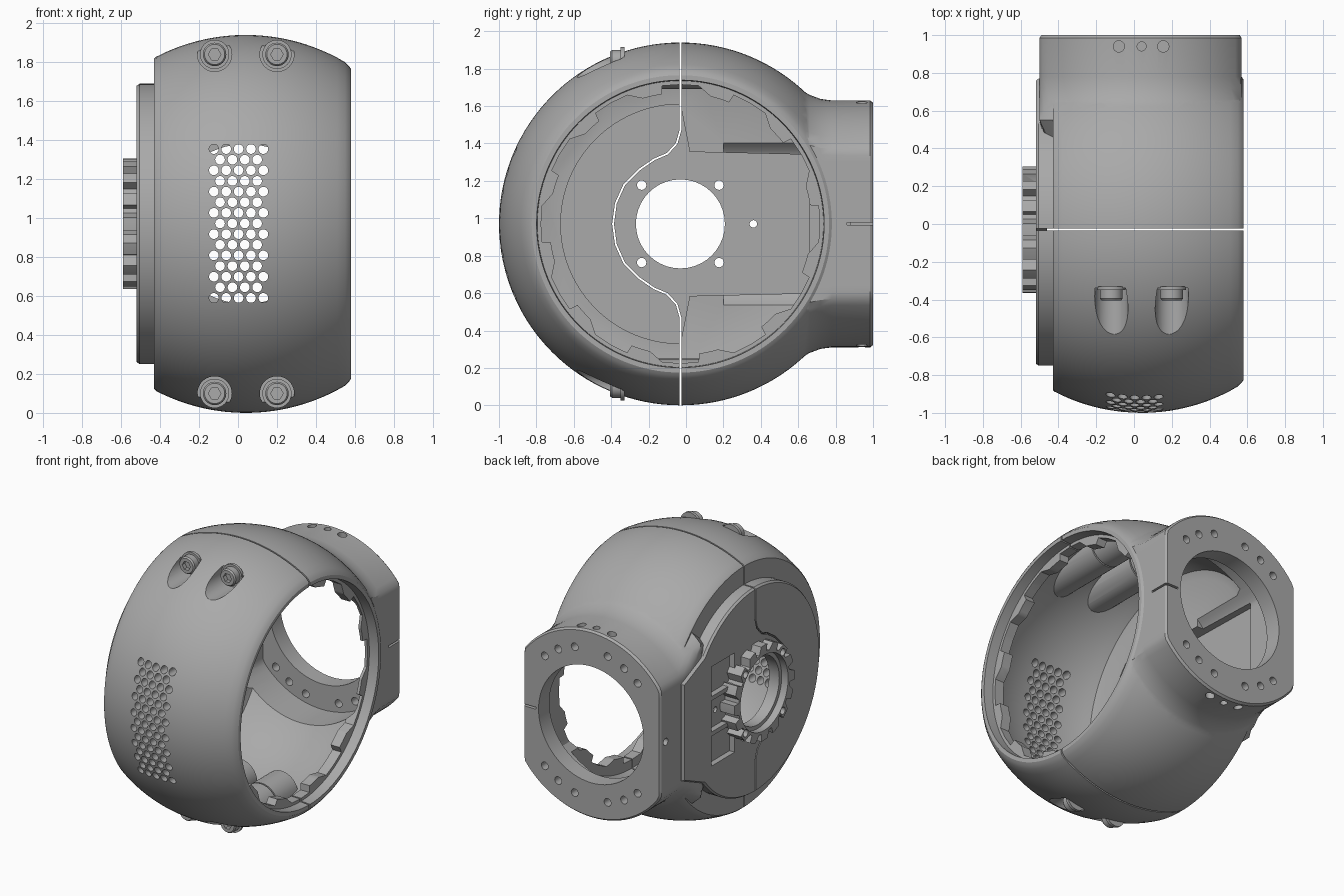
import bpy, bmesh
from math import sin, cos, pi, radians, sqrt
from mathutils import Vector

if "Cube" in bpy.data.objects:
    bpy.data.objects.remove(bpy.data.objects["Cube"])

CY, CZ = -0.03, 0.97      # axis of the round body
FX = 0.04                 # axis of the rear flange

grey = bpy.data.materials.new("housing grey")
grey.use_nodes = True
grey.diffuse_color = (0.4, 0.4, 0.4, 1)
grey.node_tree.nodes["Principled BSDF"].inputs["Base Color"].default_value = (0.4, 0.4, 0.4, 1)


def loft(name, stacks):
    """Solids skinned through rings of points, several per object."""
    bm = bmesh.new()
    for rings in stacks:
        vs = [[bm.verts.new(p) for p in ring] for ring in rings]
        n = len(vs[0])
        for a, b in zip(vs, vs[1:]):
            for i in range(n):
                bm.faces.new((a[i], a[(i + 1) % n], b[(i + 1) % n], b[i]))
        bm.faces.new(vs[0])
        bm.faces.new(vs[-1])
    bmesh.ops.recalc_face_normals(bm, faces=bm.faces)
    mesh = bpy.data.meshes.new(name)
    bm.to_mesh(mesh)
    bm.free()
    mesh.materials.append(grey)
    ob = bpy.data.objects.new(name, mesh)
    bpy.context.collection.objects.link(ob)
    return ob


def circle(r, n):
    return [(r * cos(2 * pi * i / n), r * sin(2 * pi * i / n)) for i in range(n)]


def at(axis, u, v, w):
    return Vector({"x": (w, u, v), "y": (u, w, v), "z": (u, v, w)}[axis])


def prism(axis, outline, a, b):
    return [[at(axis, u, v, w) for u, v in outline] for w in (a, b)]


def rod(axis, u, v, r, a, b, n=20):
    return prism(axis, [(u + p, v + q) for p, q in circle(r, n)], a, b)


def box(y0, y1, z0, z1, x0, x1):
    return prism("x", [(y0, z0), (y1, z0), (y1, z1), (y0, z1)], x0, x1)


def revolve(profile, n=128):
    return [[Vector((x, CY + p, CZ + q)) for p, q in circle(r, n)] for x, r in profile]


def gear(teeth, r_in, r_out, fill):
    pts = []
    for i in range(teeth):
        for f, r in ((-0.5, r_out), (0, r_out), (0.5, r_out)):
            t = 2 * pi * (i + f * fill) / teeth
            pts.append((r * cos(t), r * sin(t)))
        for f in (0.56, 0.78, 1.0):
            t = 2 * pi * (i + fill * 0.5 + (f - 0.5) * (1 - fill)) / teeth
            pts.append((r_in * cos(t), r_in * sin(t)))
    return [(CY + p, CZ + q) for p, q in pts]


def boolean(target, tool, op="DIFFERENCE"):
    mod = target.modifiers.new("cut", "BOOLEAN")
    mod.operation, mod.object, mod.solver = op, tool, "EXACT"
    bpy.context.view_layer.objects.active = target
    bpy.ops.object.modifier_apply(modifier=mod.name)
    bpy.data.objects.remove(tool)


def cut(target, *stacks):
    boolean(target, loft("cutter", stacks))


def join(target, *stacks):
    boolean(target, loft("addition", stacks), "UNION")


def flange_ring(y, r, x0, x1, n=96):
    return [Vector((min(max(FX + p, x0), x1), y, CZ + q)) for p, q in circle(r, n)]


def bulge(x, inset):
    return sqrt(1 - (x - FX) ** 2) - inset


# Barrel shaped outer body
xs = [-0.42 + 0.97 * i / 24 for i in range(25)]
body = loft("body", [revolve([(-0.43, bulge(-0.42, 0.04))] + [(x, bulge(x, 0.03)) for x in xs]
                             + [(0.57, 0.81), (0.58, 0.795)])])

# Rear flange flaring into the body
flange = [(0.3, 0.6), (0.55, 0.765), (0.6, 0.728), (0.66, 0.69), (0.72, 0.668), (0.78, 0.66), (0.985, 0.66)]
join(body, [flange_ring(y, r, -0.5, 0.57) for y, r in flange] + [flange_ring(1.0, 0.648, -0.49, 0.56)])

# Raised side plate, round in front and tapering to the back
arc = [radians(38 + 284 * i / 72) for i in range(73)]
plate = [(0.72 * cos(t), 0.72 * sin(t)) for t in arc] + [(0.8, -0.34), (0.8, 0.34)]
join(body, [[Vector((x, CY + p * s, CZ + q * s)) for p, q in plate]
            for x, s in ((-0.4, 1), (-0.505, 1), (-0.52, 0.985))])

# Hollow interior with inner bosses behind the screws
SCREWS = [(x, z, s) for x in (-0.12, 0.2) for z, s in ((1.84, 1), (0.1, -1))]
inner = [-0.34 + 0.78 * i / 16 for i in range(17)]
cavity = loft("cavity", [revolve([(-0.36, 0.76)] + [(x, bulge(x, 0.11)) for x in inner]
                                 + [(0.44, 0.7), (0.51, 0.7), (0.51, 0.765), (0.7, 0.775)])])
cut(cavity, *[rod("y", x, z - 0.02 * s, 0.13, -0.64, 0.2, 32) for x, z, s in SCREWS])
boolean(body, cavity)

# Bayonet notches inside the mouth
cut(body, prism("x", gear(12, 0.69, 0.745, 0.5), 0.4, 0.53))

# Sunken floor: half round in front, channel to the back
front = [radians(90 + 180 * i / 48) for i in range(49)]
floor = [(CY + 0.64 * cos(t), CZ + 0.64 * sin(t)) for t in front]
floor += [(0.02, 0.585), (0.66, 0.6), (0.66, 1.34), (0.02, 1.355)]
cut(body, prism("x", floor, -0.46, -0.3))

# Tunnel into the flange and its round outlet
cut(body, [flange_ring(y, 0.59, -0.42, 0.49) for y in (0.2, 0.88)])
cut(body, rod("y", FX, CZ, 0.41, 0.5, 1.2, 72))

# Recesses between ribs beside the hub
cut(body, box(0.2, 0.46, 0.62, 0.83, -0.7, -0.48), box(0.2, 0.46, 0.86, 1.08, -0.7, -0.48),
    box(0.2, 0.46, 1.11, 1.32, -0.7, -0.48))

# Toothed hub with central bore and fixing holes
join(body, prism("x", gear(16, 0.285, 0.335, 0.5), -0.59, -0.47))
cut(body, rod("x", CY, CZ, 0.265, -0.7, -0.54, 64))
cut(body, rod("x", CY, CZ, 0.238, -0.8, -0.3, 40), rod("x", 0.36, CZ, 0.02, -0.7, -0.3),
    *[rod("x", CY + 0.207 * i, CZ + 0.207 * j, 0.025, -0.7, -0.4) for i in (-1, 1) for j in (-1, 1)])

# Flange fixing holes on the face, top, bottom and side, and a clamp slit
holes = []
for a in (-43, -29, -14, 14, 29, 43):
    for s in (-1, 1):
        holes.append(rod("y", FX + 0.53 * sin(radians(a)), CZ + 0.53 * s * cos(radians(a)), 0.027, 0.8, 1.1))
cut(body, *holes)
cut(body, *[rod("z", x, 0.94, r, z, z + 0.14, 16) for z in (0.25, 1.55)
            for x, r in ((-0.08, 0.03), (0.04, 0.024), (0.155, 0.03))])
cut(body, rod("x", 0.94, CZ, 0.025, -0.7, -0.42), box(0.86, 1.1, 0.963, 0.977, 0.47, 0.7))

# Ventilation grid in the front
vents = []
for row in range(15):
    count = 5 - row % 2
    for col in range(count):
        vents.append(rod("y", 0.003 + 0.0635 * (col - (count - 1) / 2), 0.59 + 0.0546 * row, 0.025, -1.2, -0.75, 14))
cut(body, *vents)

# Screw pockets
cut(body, *[rod("y", x, z, 0.088, -0.9, -0.34, 40) for x, z, s in SCREWS])

# Parting gap, straight on the barrel and curved around the hub
half = [(-0.03, 1.2), (-0.03, 0.5), (-0.05, 0.43), (-0.1, 0.375), (-0.17, 0.345), (-0.25, 0.29),
        (-0.33, 0.21), (-0.375, 0.11)]
path = [Vector(p) for p in half + [(-0.39, 0)] + [(y, -z) for y, z in reversed(half)]]
left, right = [], []
for i, p in enumerate(path):
    d = (path[min(i + 1, len(path) - 1)] - path[max(i - 1, 0)]).normalized() * 0.005
    left.append((p.x - d.y, CZ + p.y + d.x))
    right.append((p.x + d.y, CZ + p.y - d.x))
cut(body, prism("x", left + right[::-1], -0.8, 0.8))

# Split into the two shells
bpy.ops.object.select_all(action="DESELECT")
body.select_set(True)
bpy.context.view_layer.objects.active = body
bpy.ops.object.mode_set(mode="EDIT")
bpy.ops.mesh.select_all(action="SELECT")
bpy.ops.mesh.separate(type="LOOSE")
bpy.ops.object.mode_set(mode="OBJECT")
for ob in bpy.context.selected_objects:
    mid = sum(v[1] for v in ob.bound_box) / 8
    ob.name = "rear_shell" if mid > 0 else "front_shell"

# Socket head screws
for i, (x, z, s) in enumerate(SCREWS):
    screw = loft("screw_%d" % (i + 1), [[[at("y", x + p, z + q, y) for p, q in circle(r, 32)]
                 for y, r in ((-0.33, 0.075), (-0.35, 0.075), (-0.35, 0.06), (-0.395, 0.06), (-0.405, 0.052))]])
    cut(screw, rod("y", x, z, 0.032, -0.5, -0.375, 6))

# Shading
bpy.ops.object.select_all(action="DESELECT")
for ob in bpy.context.collection.objects:
    if ob.type == "MESH" and ob.data.materials and ob.data.materials[0] == grey:
        ob.select_set(True)
        bpy.context.view_layer.objects.active = ob
bpy.ops.object.shade_smooth_by_angle(angle=radians(30))
